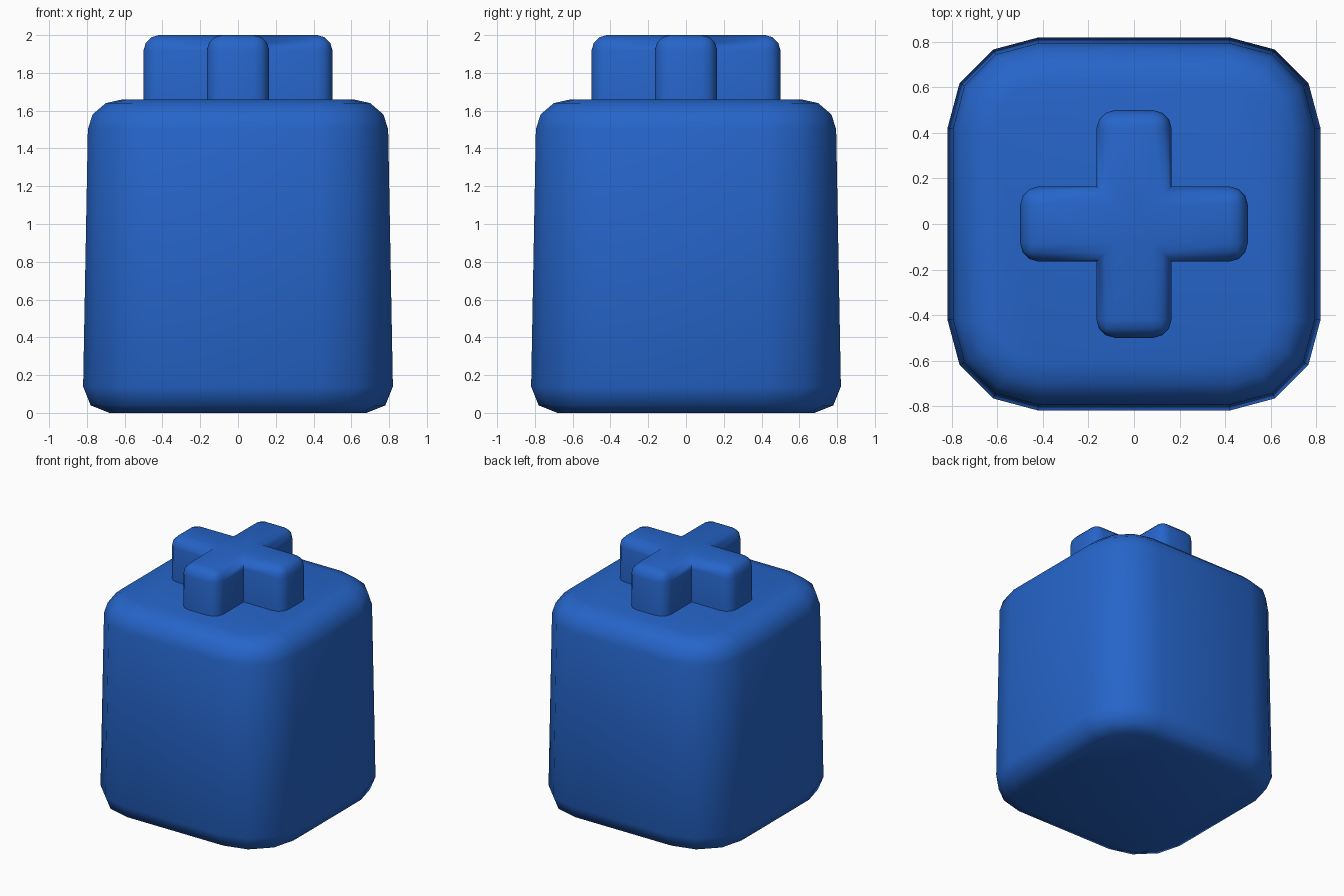
import bpy, bmesh, math

if "Cube" in bpy.data.objects:
    bpy.data.objects.remove(bpy.data.objects["Cube"], do_unlink=True)

blue = bpy.data.materials.new("Blue")
blue.use_nodes = True
color = (0.019, 0.13, 0.59, 1)
blue.diffuse_color = color
blue.node_tree.nodes["Principled BSDF"].inputs["Base Color"].default_value = color


def finish(name, bm):
    bmesh.ops.recalc_face_normals(bm, faces=bm.faces)
    mesh = bpy.data.meshes.new(name)
    bm.to_mesh(mesh)
    bm.free()
    mesh.materials.append(blue)
    obj = bpy.data.objects.new(name, mesh)
    bpy.context.collection.objects.link(obj)
    bpy.ops.object.select_all(action="DESELECT")
    obj.select_set(True)
    bpy.context.view_layer.objects.active = obj
    bpy.ops.object.shade_smooth_by_angle(angle=math.radians(60))
    return obj


def rounded_ring(bm, half, z, flat=0.42, steps=3):
    """Rounded square whose corner radius shrinks with its size."""
    radius = half - flat
    ring = []
    for quarter in range(4):
        turn = quarter * math.pi / 2
        sx = 1 if quarter in (0, 3) else -1
        sy = 1 if quarter in (0, 1) else -1
        for i in range(steps + 1):
            a = turn + i * math.pi / 2 / steps
            ring.append(bm.verts.new((sx * flat + radius * math.cos(a),
                                      sy * flat + radius * math.sin(a), z)))
    return ring


# Tapered body with softened bottom and top edges
bm = bmesh.new()
profile = [(0.68, 0), (0.78, 0.04), (0.82, 0.14), (0.795, 1.5),
           (0.77, 1.58), (0.70, 1.64), (0.61, 1.66)]
rings = [rounded_ring(bm, half, z) for half, z in profile]
for low, high in zip(rings, rings[1:]):
    for i in range(len(low)):
        j = (i + 1) % len(low)
        bm.faces.new((low[i], low[j], high[j], high[i]))
bm.faces.new(rings[0])
bm.faces.new(rings[-1])
finish("body", bm)

# Plus-shaped knob: extruded outline with rounded outer edges
bm = bmesh.new()
w, r, base, top = 0.165, 0.5, 1.62, 2.0
outline = []
for k in range(4):
    c, s = round(math.cos(k * math.pi / 2)), round(math.sin(k * math.pi / 2))
    for x, y in ((r, -w), (r, w), (w, w)):
        outline.append(bm.verts.new((x * c - y * s, x * s + y * c, base)))
floor = bm.faces.new(outline)
bm.verts.ensure_lookup_table()
result = bmesh.ops.extrude_face_region(bm, geom=[floor], use_keep_orig=True)
for v in result["geom"]:
    if isinstance(v, bmesh.types.BMVert):
        v.co.z = top


def is_outer(edge):
    a, b = (v.co for v in edge.verts)
    if min(a.z, b.z) > base + 0.01:
        return True
    upright = abs(a.z - b.z) > 0.01
    return upright and max(abs(a.x), abs(a.y)) > w + 0.01


bmesh.ops.bevel(bm, geom=[e for e in bm.edges if is_outer(e)], offset=0.08,
                offset_type="OFFSET", segments=3, profile=0.5, affect="EDGES")
finish("plus_knob", bm)
